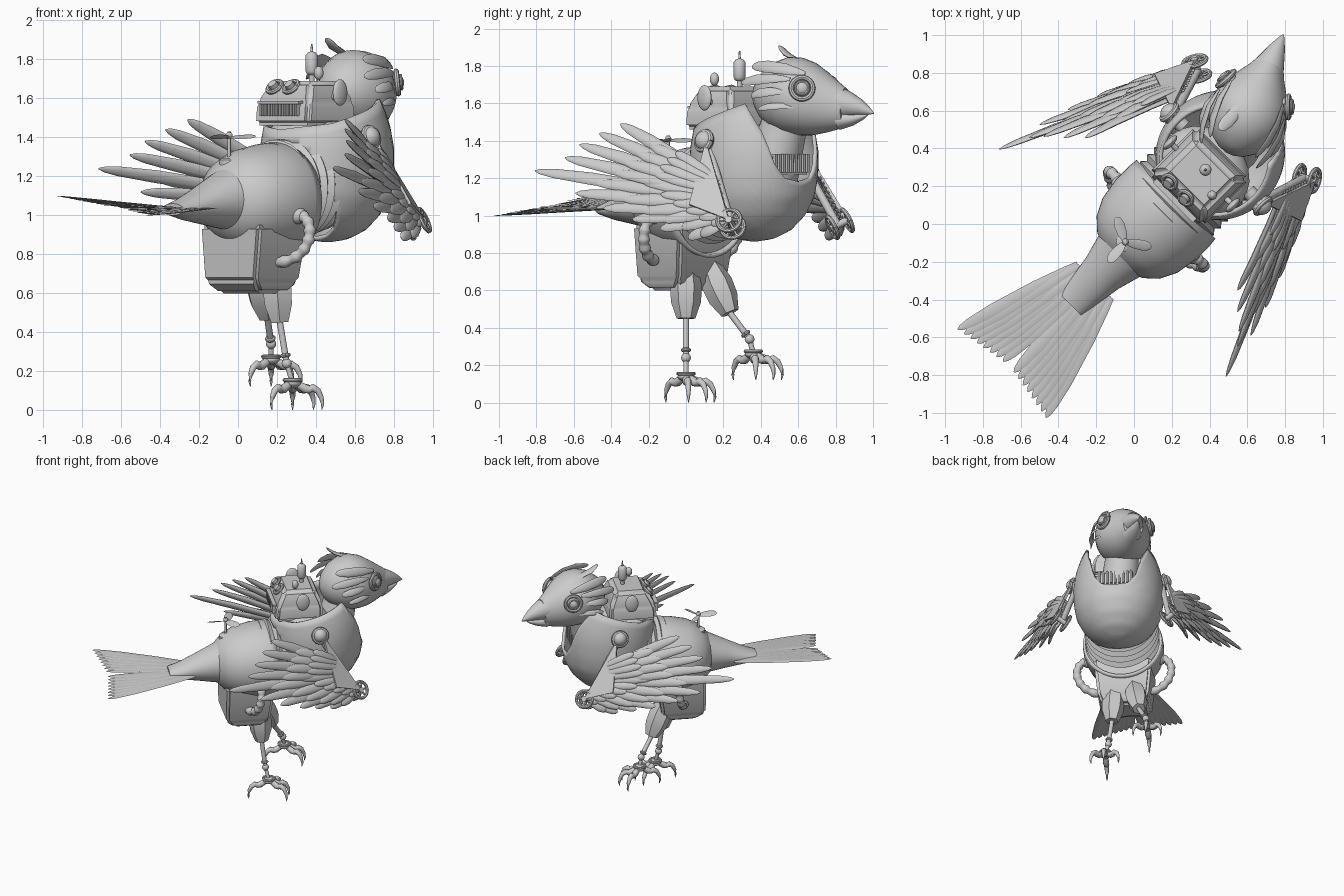
import bpy, bmesh
from math import sin, cos, pi, radians, degrees, atan2
from mathutils import Vector as V, Matrix

if "Cube" in bpy.data.objects:
    bpy.data.objects.remove(bpy.data.objects["Cube"])

BIRD = Matrix.Translation((.046, -.046, 0)) @ Matrix.Rotation(radians(-45), 4, 'Z')
HEAD = Matrix.Translation((.6, .58, 1.64)) @ Matrix.Rotation(radians(-24.3), 4, 'Z')
WORLD = Matrix.Identity(4)

def put(bm, name, M=BIRD, mirror=False, solid=0, angle=40):
    bmesh.ops.recalc_face_normals(bm, faces=bm.faces)
    me = bpy.data.meshes.new(name)
    bm.to_mesh(me)
    bm.free()
    ob = bpy.data.objects.new(name, me)
    bpy.context.collection.objects.link(ob)
    ob.matrix_world = M
    bpy.ops.object.select_all(action='DESELECT')
    ob.select_set(True)
    bpy.context.view_layer.objects.active = ob
    bpy.ops.object.shade_smooth_by_angle(angle=radians(angle))
    if solid:
        m = ob.modifiers.new('thickness', 'SOLIDIFY')
        m.thickness, m.offset = solid, -1
    if mirror:
        ob.modifiers.new('mirror', 'MIRROR')
    return ob

def skin(bm, rings, cap=(True, True)):
    rows = [[bm.verts.new(p) for p in r] for r in rings]
    n = len(rows[0])
    for a, b in zip(rows, rows[1:]):
        for i in range(n):
            bm.faces.new((a[i], a[(i+1) % n], b[(i+1) % n], b[i]))
    if cap[0]: bm.faces.new(rows[0][::-1])
    if cap[1]: bm.faces.new(rows[-1])

def loft(bm, rings, n=40, cap=(True, True)):
    """rings: (y, z, half width, half height)"""
    skin(bm, [[V((rx*cos(2*pi*i/n), y, z + rz*sin(2*pi*i/n))) for i in range(n)]
              for y, z, rx, rz in rings], cap)

def sweep(bm, pts, ws, ratio=1, up=(0, 0, 1), n=10):
    pts = [V(p) for p in pts]
    if not isinstance(ws, (list, tuple)): ws = [ws]*len(pts)
    rings = []
    for k, p in enumerate(pts):
        t = (pts[min(k+1, len(pts)-1)] - pts[max(k-1, 0)]).normalized()
        u = V(up)
        if abs(t.dot(u.normalized())) > .97: u = V((1, 0, 0))
        s = t.cross(u).normalized()
        u = s.cross(t)
        rings.append([p + ws[k]*(s*cos(2*pi*i/n) + u*ratio*sin(2*pi*i/n)) for i in range(n)])
    skin(bm, rings)

def leaf(bm, a, b, w, up, ratio=.25, n=10, bend=0):
    a, b, up = V(a), V(b), V(up)
    ts = (0, .1, .35, .7, .9, .97, 1)
    sweep(bm, [a.lerp(b, t) + up*bend*sin(pi*t) for t in ts],
          [w*k for k in (.3, .55, .9, 1, .75, .45, .1)], ratio, up, n)

def ring(bm, c, axis, R, r, n=24):
    q = V(axis).to_track_quat('Z', 'Y')
    sweep(bm, [V(c) + q @ V((R*cos(2*pi*i/n), R*sin(2*pi*i/n), 0)) for i in range(n+1)], r, 1, axis, 8)

def ball(bm, c, r):
    r = r if isinstance(r, tuple) else (r, r, r)
    bmesh.ops.create_uvsphere(bm, u_segments=20, v_segments=12, radius=1,
                              matrix=Matrix.Translation(c) @ Matrix.Diagonal((*r, 1)))

def box(bm, c, size):
    bmesh.ops.create_cube(bm, size=1, matrix=Matrix.Translation(c) @ Matrix.Diagonal((*size, 1)))

def interp(tab, x):
    for (a, u), (b, v) in zip(tab, tab[1:]):
        if x <= b: return u + (v-u)*max(0, (x-a)/(b-a))
    return tab[-1][1]

N = bmesh.new

# rear body bowl and tail cone
bm = N()
loft(bm, [(-.2, 1.08, .1, .1), (-.17, 1.08, .17, .16), (-.11, 1.08, .235, .22), (-.02, 1.08, .28, .26),
          (.1, 1.08, .3, .285), (.2, 1.08, .3, .295), (.25, 1.07, .295, .295)], 48, (True, False))
put(bm, 'rear_body', solid=.02)
bm = N()
loft(bm, [(-.54, 1.03, .08, .03), (-.45, 1.035, .095, .06), (-.3, 1.06, .12, .11), (-.12, 1.09, .17, .17)])
put(bm, 'tail_cone')

# ribbed waist
bm = N()
rib = []
for i in range(33):
    t = i/32
    r = .265 + .012*cos(i*pi/2)
    rib.append((.1+.42*t, 1.08+.12*t, r, r))
loft(bm, rib, 48)
put(bm, 'waist_bellows', angle=60)

# chest shell with notched collar
prof = [(.86, .0), (.875, .1), (.92, .19), (1, .265), (1.1, .315), (1.22, .335), (1.35, .335), (1.47, .315), (1.6, .27)]
top = [(0, 1.18), (18, 1.2), (28, 1.28), (38, 1.44), (56, 1.6), (90, 1.54), (130, 1.47), (180, 1.44)]
bm = N()
n, rows = 64, []
for k in range(19):
    row = []
    for i in range(n):
        th = 2*pi*i/n
        a = abs(degrees(atan2(sin(th), cos(th))))
        z = .862 + (interp(top, a) - .862)*(k/18)**1.5
        r = interp(prof, z)
        row.append(V((r*sin(th), .58 + r*cos(th)*1.05, z)))
    rows.append(row)
skin(bm, rows, (True, False))
bmesh.ops.bisect_plane(bm, geom=bm.verts[:]+bm.edges[:]+bm.faces[:], plane_co=(0, .23, 1.4),
                       plane_no=(0, .54, .27), clear_inner=True)
put(bm, 'chest_shell', solid=.02, angle=50)
bm = N()
ball(bm, (0, .46, 1.38), (.26, .22, .14))
put(bm, 'back_cover')

# neck and front grille
bm = N()
sweep(bm, [(0, .66, 1.1), (-.02, .72, 1.3), (-.05, .78, 1.55)], [.16, .14, .12], n=24)
put(bm, 'neck')
bm = N()
box(bm, (0, .8, 1.27), (.26, .1, .1))
for i in range(9):
    box(bm, (-.12+.03*i, .855, 1.28), (.014, .03, .1))
put(bm, 'front_grille')

# head, beak, eyes, crest
bm = N()
loft(bm, [(-.23, 0, .02, .02), (-.215, 0, .07, .075), (-.18, 0, .12, .125), (-.11, 0, .175, .18), (-.03, 0, .205, .208),
          (.04, -.003, .207, .208), (.11, -.015, .185, .195), (.18, -.032, .145, .165), (.25, -.05, .1, .13), (.3, -.063, .075, .105)])
put(bm, 'head', HEAD)
bm = N()
loft(bm, [(.27, -.035, .088, .085), (.33, -.045, .065, .066), (.39, -.06, .042, .044), (.44, -.08, .018, .02), (.465, -.092, .003, .003)], 24)
loft(bm, [(.27, -.13, .07, .05), (.34, -.125, .045, .034), (.4, -.112, .022, .016), (.43, -.1, .003, .003)], 24)
put(bm, 'beak', HEAD)
bm = N()
ax = V((.9, .4, .1))
ball(bm, (.168, .12, .04), .05)
ring(bm, V((.168, .12, .04)) + ax*.015, ax, .058, .014)
ring(bm, V((.168, .12, .04)) + ax*.035, ax, .035, .008)
put(bm, 'eye', HEAD, True)
bm = N()
for a, b, w in (((.15, .13, .12), (.13, -.19, .16), .035), ((.19, .06, .09), (.16, -.24, .07), .03),
                ((.2, .03, .02), (.19, -.17, .0), .028), ((.17, .1, -.06), (.21, -.12, -.07), .02)):
    leaf(bm, a, b, w, (.9, 0, .4), .3, bend=.03)
put(bm, 'brow_feather', HEAD, True)
bm = N()
leaf(bm, (-.04, .06, .19), (-.1, -.134, .27), .035, (0, .2, 1), .3, bend=-.03)
put(bm, 'crest_feather', HEAD)

# wings: plate, two feather layers, shoulder and wrist wheels
sh, hub, tip = V((.32, .55, 1.38)), V((.4, .81, .95)), V((.85, -.226, 1.24))
nor = (hub-sh).cross(tip-hub).normalized()
if nor.x < 0: nor = -nor
tips = [(.52, .6, .88), (.6, .47, .93), (.68, .34, .98), (.74, .18, 1.04), (.79, .02, 1.12), tip,
        (.78, -.07, 1.31), (.73, -.01, 1.38), (.65, .06, 1.44), (.57, .14, 1.49)]
bm = N()
for i, t in enumerate(tips):
    base = hub.lerp(sh, .02 + .055*i)
    leaf(bm, base, t, .036, nor, .4, bend=.02)
    leaf(bm, base + nor*.025, base.lerp(V(t), .68) + nor*.03 + V((0, 0, -.025)), .036, nor, .4, bend=.02)
    leaf(bm, base + nor*.045, base.lerp(V(t), .42) + nor*.045 + V((0, 0, .015)), .03, nor, .4, bend=.01)
put(bm, 'wing_feathers', mirror=True)
bm = N()
cor = [sh + nor*.03, hub + nor*.05, hub.lerp(tip, .2) + nor*.06 + V((0, 0, .02))]
skin(bm, [cor, [c + nor*.02 for c in cor]])
sweep(bm, [sh, hub], .022)
put(bm, 'wing_arm', mirror=True)
bm = N()
ball(bm, sh + V((.02, 0, .02)), .055)
ring(bm, sh + V((.03, 0, .02)), (1, 0, .3), .05, .016)
sweep(bm, [sh + V((-.08, 0, 0)), sh], .04)
put(bm, 'shoulder_joint', mirror=True)
bm = N()
for d in (-.03, .06):
    c = hub + nor*d
    ring(bm, c, nor, .062, .012)
    q = nor.to_track_quat('Z', 'Y')
    for k in range(3):
        o = q @ V((.06*cos(k*pi/3), .06*sin(k*pi/3), 0))
        sweep(bm, [c-o, c+o], .008, up=nor, n=6)
sweep(bm, [hub - nor*.045, hub + nor*.075], .02)
put(bm, 'wrist_wheel', mirror=True)

# tail fan
bm = N()
for i in range(16):
    s = (i-7.5)/7.5
    end = V((.31*s + (.02 if s > 0 else -.02), -1.0-.055*abs(s), 1.05-.05*s))
    leaf(bm, (.13*s, -.36, 1.035 + .002*(i % 2)), end, .034, (0, 0, 1), .12, 8)
put(bm, 'tail_feathers')

# pelvis block
bm = N()
skin(bm, [[V((x*w, y0 if y < 0 else y1, z)) for x, y in ((-1, -1), (1, -1), (1, 1), (-1, 1))]
          for z, w, y0, y1 in ((.6, .15, -.06, .14), (.66, .19, -.13, .2), (.95, .22, -.13, .24))])
bmesh.ops.bevel(bm, geom=bm.edges[:], offset=.02, segments=2, affect='EDGES')
put(bm, 'pelvis')

# legs and clawed feet (standing right, raised left)
for name, hip, knee, ankle, foot in (
        ('right', (.19, .0, .74), (.215, 0, .45), (.25, 0, .24), (.28, .0, .0)),
        ('left', (.1, .12, .74), (.15, .235, .48), (.17, .34, .34), (.17, .36, .12))):
    hip, knee, ankle, foot = map(V, (hip, knee, ankle, foot))
    bm = N()
    sweep(bm, [hip, hip.lerp(knee, .4), hip.lerp(knee, .7), knee], [.06, .085, .08, .05], n=6)
    put(bm, name + '_thigh', WORLD, angle=20)
    hubp = foot + V((0, 0, .14))
    bm = N()
    sweep(bm, [knee, ankle], .017)
    sweep(bm, [ankle, hubp], .014)
    ball(bm, ankle, .026)
    ring(bm, ankle.lerp(knee, .2), knee-ankle, .018, .01, 12)
    put(bm, name + '_shin', WORLD)
    bm = N()
    ball(bm, hubp, (.045, .045, .025))
    ring(bm, hubp + V((0, 0, .015)), (0, 0, 1), .042, .01, 16)
    for a in (5, 45, 90, 225):
        d = V((cos(radians(a)), sin(radians(a)), 0))
        sweep(bm, [hubp + d*r + V((0, 0, z)) for r, z in ((.03, -.01), (.065, -.03), (.09, -.035))], [.02, .024, .02])
        sweep(bm, [hubp + d*r + V((0, 0, z)) for r, z in
                   ((.08, -.035), (.105, -.025), (.13, -.04), (.148, -.075), (.155, -.11), (.15, -.138))],
              [.02, .021, .017, .013, .008, .002])
    put(bm, name + '_foot', WORLD)

# side hoses
bm = N()
ctl = [V(p) for p in ((.25, .1, 1.0), (.4, .12, 1.02), (.4, .1, .74), (.16, .02, .76))]
hose = [ctl[0]*(1-t)**3 + ctl[1]*3*t*(1-t)**2 + ctl[2]*3*t*t*(1-t) + ctl[3]*t**3 for t in [i/32 for i in range(33)]]
sweep(bm, hose, [.032 if i % 4 < 2 else .025 for i in range(33)], up=(0, 1, 0), n=14)
ball(bm, ctl[0] + V((.02, 0, 0)), .045)
put(bm, 'side_hose', mirror=True)

# backpack radio with knobs, vents, dishes and lamp
bm = N()
skin(bm, [[V((x*w, y, z)) for x, y in ((-1, y0), (1, y0), (1, y1), (-1, y1))]
          for z, w, y0, y1 in ((1.46, .2, .24, .6), (1.58, .2, .25, .6), (1.69, .15, .31, .55))])
bmesh.ops.bevel(bm, geom=bm.edges[:], offset=.025, segments=3, affect='EDGES')
put(bm, 'backpack')
bm = N()
for i in range(14):
    box(bm, (-.13+.02*i, .24, 1.54), (.01, .03, .06))
box(bm, (0, .24, 1.58), (.3, .03, .015))
put(bm, 'backpack_vents')
bm = N()
for x in (-.09, .03):
    c = V((x, .29, 1.66))
    ring(bm, c, (0, -.7, .7), .04, .012)
    sweep(bm, [c, c + V((0, -.018, .018))], .025, n=16)
put(bm, 'backpack_knobs')
bm = N()
sweep(bm, [(.17, .44, 1.6), (.23, .44, 1.62)], .015)
ball(bm, (.235, .44, 1.63), (.02, .05, .068))
put(bm, 'side_dish', mirror=True)
bm = N()
sweep(bm, [(0, .47, z) for z in (1.68, 1.72, 1.725, 1.74, 1.82, 1.835, 1.84, 1.88)],
      [.015, .015, .025, .032, .032, .02, .007, .004], n=16)
sweep(bm, [(.12, .4, 1.66), (.12, .4, 1.72)], .006)
ball(bm, (.12, .4, 1.73), (.025, .025, .035))
put(bm, 'backpack_lamp')

# rear propeller
bm = N()
c = V((-.03, -.1, 0))
sweep(bm, [c + V((0, 0, z)) for z in (1.22, 1.285, 1.295)], [.05, .05, .035], n=20)
sweep(bm, [c + V((0, 0, 1.28)), c + V((0, 0, 1.43))], .009)
for k in range(3):
    d = V((cos(k*2.094+.6), sin(k*2.094+.6), 0))
    leaf(bm, c + V((0, 0, 1.4)), c + d*.14 + V((0, 0, 1.405)), .03, (d.y*.4, -d.x*.4, 1), .12)
ball(bm, c + V((0, 0, 1.41)), .018)
put(bm, 'rear_propeller')
